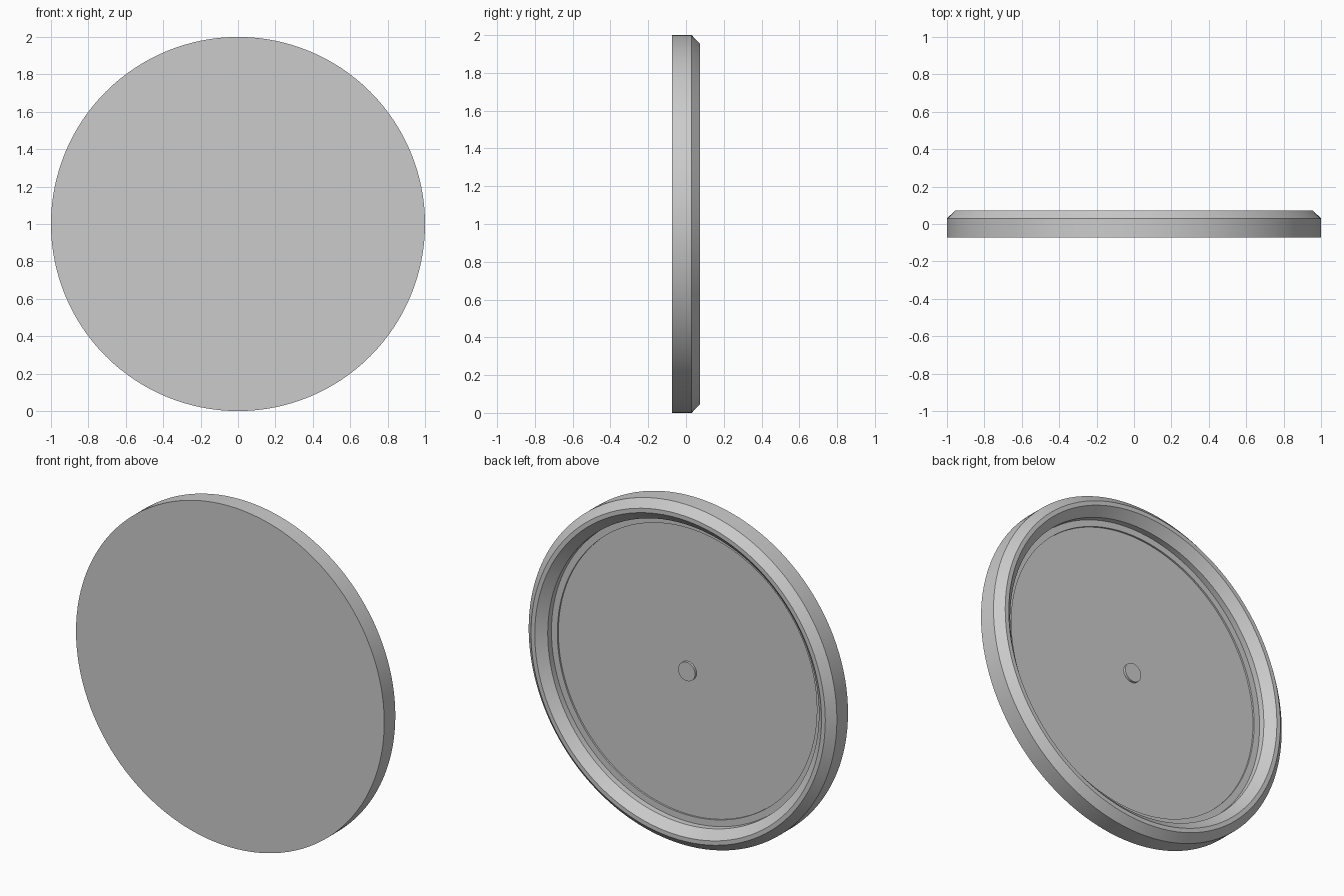
import bpy, bmesh
from math import pi, radians
from mathutils import Matrix

if "Cube" in bpy.data.objects:
    bpy.data.objects.remove(bpy.data.objects["Cube"])

grey = bpy.data.materials.new("plain grey")
grey.use_nodes = True
colour = (0.6, 0.6, 0.6, 1)
grey.diffuse_color = colour
grey.node_tree.nodes["Principled BSDF"].inputs["Base Color"].default_value = colour


def lathe(name, profile, segments):
    """Spin (radius, y) points around the y axis, then lift the part to z = 1."""
    bm = bmesh.new()
    verts = [bm.verts.new((r, y, 0)) for r, y in profile]
    edges = [bm.edges.new(pair) for pair in zip(verts, verts[1:])]
    bmesh.ops.spin(bm, geom=verts + edges, axis=(0, 1, 0), cent=(0, 0, 0),
                   angle=2 * pi, steps=segments, use_duplicate=False)
    bmesh.ops.remove_doubles(bm, verts=bm.verts, dist=0.0001)
    bmesh.ops.recalc_face_normals(bm, faces=bm.faces)
    bmesh.ops.transform(bm, matrix=Matrix.Translation((0, 0, 1)), verts=bm.verts)
    mesh = bpy.data.meshes.new(name)
    bm.to_mesh(mesh)
    bm.free()
    mesh.materials.append(grey)
    obj = bpy.data.objects.new(name, mesh)
    bpy.context.collection.objects.link(obj)
    bpy.ops.object.select_all(action='DESELECT')
    obj.select_set(True)
    bpy.context.view_layer.objects.active = obj
    bpy.ops.object.shade_smooth_by_angle(angle=radians(25))
    return obj


# Flat-fronted disc with a bevelled rim, a ledge and a shallow recess behind
lathe("rimmed_disc", [
    (0, -0.073), (1, -0.073), (1, 0.03),
    (0.955, 0.073), (0.93, 0.073),
    (0.88, 0.025), (0.88, -0.01),
    (0.842, -0.01), (0.842, -0.02), (0, -0.02),
], 128)

# Small raised boss in the middle of the back
lathe("centre_boss", [(0, -0.03), (0.055, -0.03), (0.055, -0.006), (0, -0.006)], 48)
